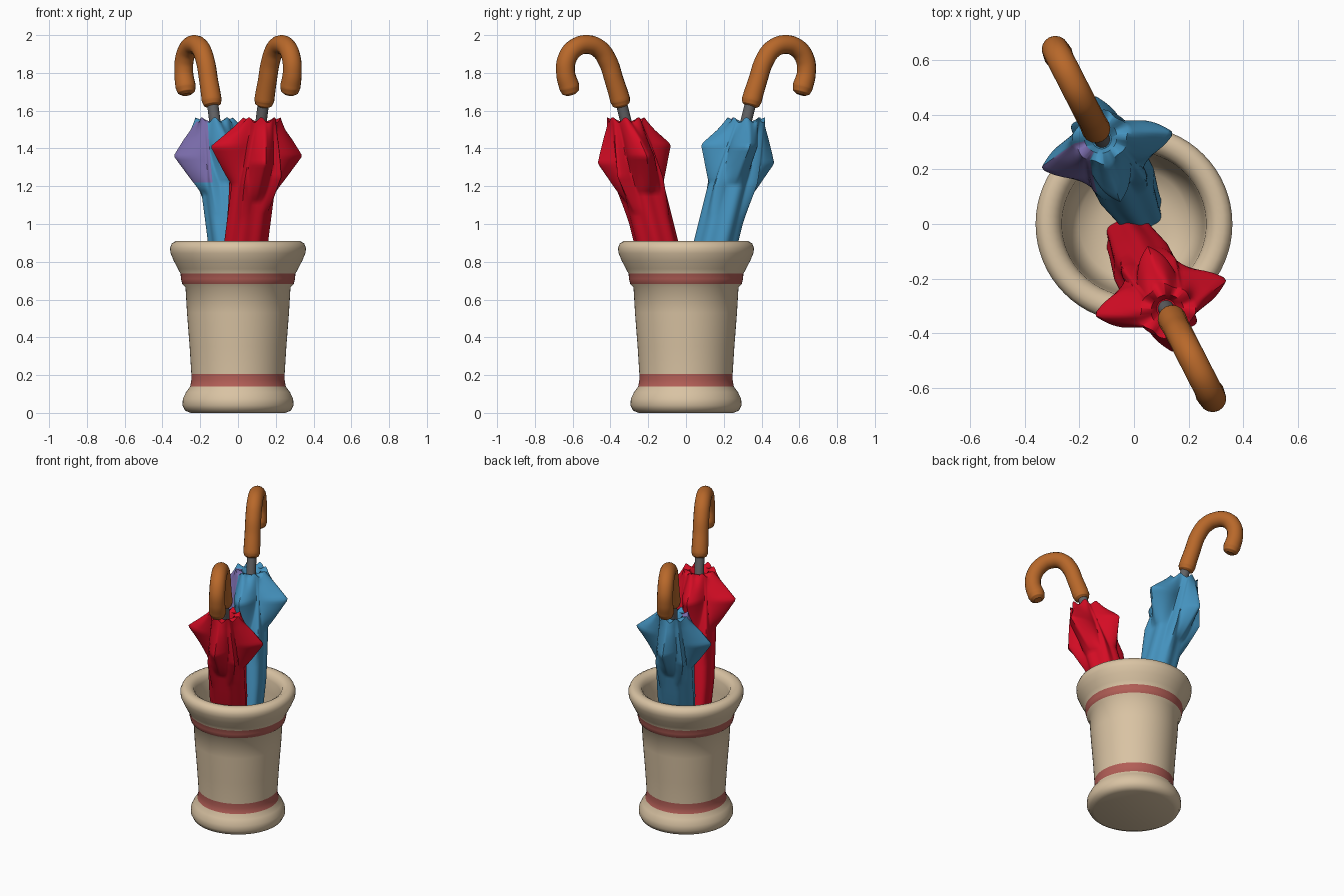
import bpy, bmesh, math
from mathutils import Vector

if "Cube" in bpy.data.objects:
    bpy.data.objects.remove(bpy.data.objects["Cube"])


def material(name, srgb):
    lin = [((c / 255 + 0.055) / 1.055) ** 2.4 for c in srgb]
    m = bpy.data.materials.new(name)
    m.diffuse_color = (*lin, 1)
    m.use_nodes = True
    m.node_tree.nodes["Principled BSDF"].inputs["Base Color"].default_value = m.diffuse_color
    return m


BEIGE = material("cream ceramic", (217, 195, 163))
BAND = material("dusty red glaze", (178, 94, 86))
WOOD = material("brown wood", (184, 104, 42))
STEEL = material("grey metal", (98, 98, 100))
RED = material("red cloth", (212, 12, 36))
BLUE = material("blue cloth", (68, 146, 190))
PURPLE = material("purple cloth", (120, 106, 168))


def smooth(ob, angle=50):
    bpy.ops.object.select_all(action='DESELECT')
    ob.select_set(True)
    bpy.context.view_layer.objects.active = ob
    bpy.ops.object.shade_smooth_by_angle(angle=math.radians(angle))


def loft(name, rings, mats, rule=None):
    """Skin a list of rings of equal length; rule(ring, segment) picks the material."""
    bm = bmesh.new()
    rows = [[bm.verts.new(p) for p in ring] for ring in rings]
    n = len(rows[0])
    for i in range(len(rows) - 1):
        for j in range(n):
            k = (j + 1) % n
            f = bm.faces.new((rows[i][j], rows[i][k], rows[i + 1][k], rows[i + 1][j]))
            f.material_index = rule(i, j) if rule else 0
    bm.faces.new(rows[0][::-1])
    bm.faces.new(rows[-1])
    bmesh.ops.recalc_face_normals(bm, faces=bm.faces)
    me = bpy.data.meshes.new(name)
    bm.to_mesh(me)
    bm.free()
    ob = bpy.data.objects.new(name, me)
    bpy.context.collection.objects.link(ob)
    for m in mats:
        me.materials.append(m)
    smooth(ob)
    return ob


# Pot: turned profile (radius, height), outside then inside
profile = [(.25, 0), (.28, .012), (.294, .04), (.292, .075), (.275, .11), (.253, .14),
           (.247, .175), (.247, .207), (.256, .35), (.27, .53), (.278, .665), (.295, .682),
           (.302, .71), (.304, .737), (.318, .762), (.34, .805), (.357, .845), (.36, .873),
           (.35, .898), (.328, .91), (.30, .908), (.276, .892), (.264, .86), (.258, .78),
           (.25, .68), (.235, .58), (.2, .52), (.12, .5), (.02, .495)]
N = 64
pot = [[(r * math.cos(2 * math.pi * j / N), r * math.sin(2 * math.pi * j / N), z)
        for j in range(N)] for r, z in profile]
loft("umbrella_pot", pot, [BEIGE, BAND], lambda i, j: int(i in (5, 6, 11, 12)))


def axis(z):
    """Centre line of the leaning front umbrella."""
    return Vector((.04 + .13 * (z - .91), -.16 - .25 * (z - .91), z))


# Cloth folds: angle, reach, height of the point, angular half width
FOLDS = [(16, .255, 1.36, 46), (105, .215, 1.42, 50), (191, .26, 1.41, 46),
         (284, .215, 1.32, 44), (322, .19, 1.25, 24), (252, .15, 1.21, 22),
         (62, .14, 1.24, 20), (148, .15, 1.22, 22)]
TOP = 1.55


def cloth_radius(a, z):
    base = .085 + .03 * min(1, max(0, (z - .5) / .4))
    base -= .022 * min(1, max(0, (z - 1.2) / .3))
    base += .005 * math.cos(math.radians(a * 7))
    best = 0
    for fa, reach, fz, width in FOLDS:
        d = abs((a - fa + 180) % 360 - 180) / width
        if d >= 1:
            continue
        t = (z - fz + .2) / .2 if z < fz else (TOP + .01 - z) / (TOP + .01 - fz)
        t = max(0, t)
        t = t ** .85 if z < fz else t
        best = max(best, (reach - base) * (1 - d) ** 1.25 * t)
    return base + best


def tube(name, path, radii, mat):
    cu = bpy.data.curves.new(name, 'CURVE')
    cu.dimensions = '3D'
    cu.bevel_depth = 1
    cu.bevel_resolution = 6
    cu.use_fill_caps = True
    cu.resolution_u = 8
    sp = cu.splines.new('BEZIER')
    sp.bezier_points.add(len(path) - 1)
    for b, p, r in zip(sp.bezier_points, path, radii):
        b.co = p
        b.radius = r
        b.handle_left_type = b.handle_right_type = 'AUTO'
    ob = bpy.data.objects.new(name, cu)
    bpy.context.collection.objects.link(ob)
    cu.materials.append(mat)
    bpy.ops.object.select_all(action='DESELECT')
    ob.select_set(True)
    bpy.context.view_layer.objects.active = ob
    bpy.ops.object.convert(target='MESH')
    smooth(bpy.context.object)


def umbrella(name, s, mats):
    """s = 1 is the front umbrella, s = -1 is the same turned half way round."""
    turn = lambda p: Vector((s * p[0], s * p[1], p[2]))
    n = 120
    zs = [.46, .6, .75, .9, 1.0] + [1.04 + .015 * k for k in range(34)] + [TOP]
    rings = []
    for z in zs:
        ring = []
        for j in range(n):
            a = 360 * j / n
            r = cloth_radius(a, z)
            c = axis(z)
            ca, sa = math.cos(math.radians(a)), math.sin(math.radians(a))
            hem = .014 * math.cos(math.radians(a * 8)) * max(0, (z - 1.45) / .1)
            ring.append(turn((c.x + r * ca, c.y + r * sa, z + hem)))
        rings.append(ring)
    # gathered hem dipping in to the shaft
    for r, z in ((.06, 1.545), (.035, 1.51)):
        c = axis(z)
        rings.append([turn((c.x + r * math.cos(2 * math.pi * j / n),
                            c.y + r * math.sin(2 * math.pi * j / n), z)) for j in range(n)])
    # contrasting panel on one fold
    rule = lambda i, j: int(len(mats) > 1 and i < len(zs) and zs[min(i, len(zs) - 1)] > 1.21
                            and 15 <= 360 * j / n < 66)
    loft(name + "_canopy", rings, mats, rule)
    # shaft
    tube(name + "_shaft", [turn(axis(z)) for z in (1.45, 1.56, 1.68)], [.03] * 3, STEEL)
    # crook handle in the vertical plane of the lean: (distance out, height)
    crook = [(.383, 1.622), (.386, 1.632), (.392, 1.655), (.428, 1.76), (.468, 1.865),
             (.52, 1.928), (.59, 1.95), (.66, 1.932), (.708, 1.875), (.717, 1.80),
             (.695, 1.725), (.687, 1.698), (.683, 1.685)]
    radii = [.03, .046, .053] + [.05] * 7 + [.054, .046, .026]
    tube(name + "_handle", [turn((.135 + (h - .383) * .455, -.34 - (h - .383) * .89, z))
                            for h, z in crook], radii, WOOD)


umbrella("red_umbrella", 1, [RED])
umbrella("blue_umbrella", -1, [BLUE, PURPLE])
